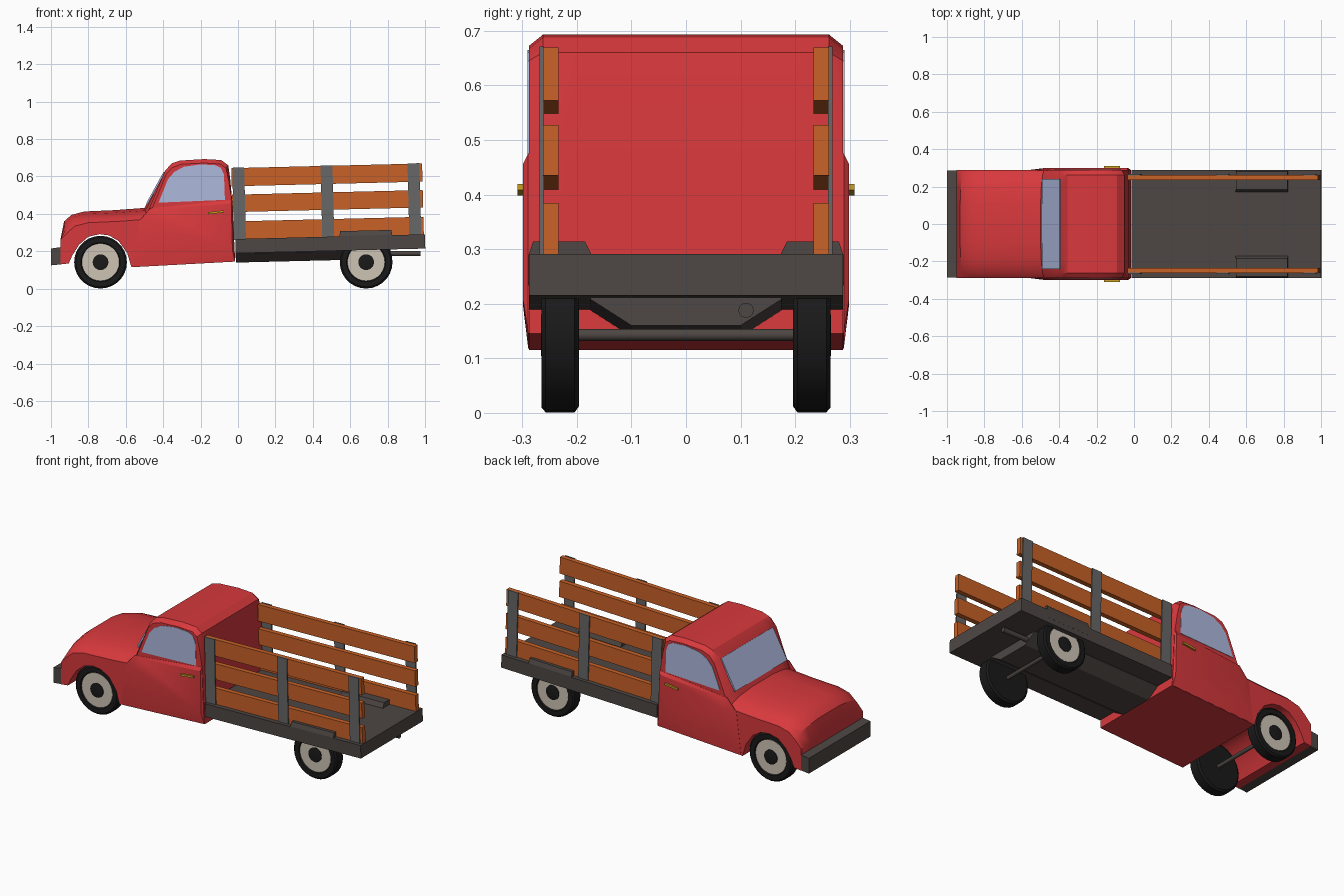
import bpy, bmesh, math

if "Cube" in bpy.data.objects:
    bpy.data.objects.remove(bpy.data.objects["Cube"])

def material(name, color):
    m = bpy.data.materials.new(name)
    m.diffuse_color = (*color, 1)
    m.use_nodes = True
    m.node_tree.nodes["Principled BSDF"].inputs["Base Color"].default_value = m.diffuse_color
    return m

RED = material("red_paint", (0.68, 0.04, 0.045))
DARK = material("dark_metal", (0.075, 0.062, 0.057))
POST = material("post_grey", (0.14, 0.135, 0.135))
WOOD = material("orange_wood", (0.58, 0.12, 0.02))
GLASS = material("pale_glass", (0.42, 0.48, 0.72))
RUBBER = material("rubber", (0.01, 0.01, 0.01))
CREAM = material("cream_rim", (0.62, 0.55, 0.46))
GOLD = material("gold", (0.6, 0.35, 0.02))

def finish(name, bm, mat, smooth=None):
    bmesh.ops.recalc_face_normals(bm, faces=bm.faces)
    me = bpy.data.meshes.new(name)
    bm.to_mesh(me)
    bm.free()
    me.materials.append(mat)
    ob = bpy.data.objects.new(name, me)
    bpy.context.collection.objects.link(ob)
    if smooth:
        bpy.ops.object.select_all(action='DESELECT')
        ob.select_set(True)
        bpy.context.view_layer.objects.active = ob
        bpy.ops.object.shade_smooth_by_angle(angle=math.radians(smooth))
    return ob

def loft(name, rings, mat, smooth=None):
    """Join xz outlines placed at successive y values, capped at both ends."""
    bm = bmesh.new()
    loops = [[bm.verts.new((x, y, z)) for x, z in pts] for y, pts in rings]
    n = len(loops[0])
    for a, b in zip(loops, loops[1:]):
        for i in range(n):
            j = (i + 1) % n
            bm.faces.new((a[i], a[j], b[j], b[i]))
    bm.faces.new(loops[0])
    bm.faces.new(loops[-1])
    return finish(name, bm, mat, smooth)

def lathe(name, profile, center, mat, side=1, segs=28):
    """Spin (radius, y) points around an axle along y."""
    bm = bmesh.new()
    rings = []
    for r, y in profile:
        rings.append([bm.verts.new((center[0] + r * math.cos(2 * math.pi * k / segs), side * y,
                                    center[1] + r * math.sin(2 * math.pi * k / segs)))
                      for k in range(segs)])
    for a, b in zip(rings, rings[1:]):
        for i in range(segs):
            j = (i + 1) % segs
            bm.faces.new((a[i], a[j], b[j], b[i]))
    bm.faces.new(rings[0])
    bm.faces.new(rings[-1])
    return finish(name, bm, mat, 35)

def rect(x0, x1, z0, z1):
    return [(x0, z0), (x1, z0), (x1, z1), (x0, z1)]

def tilt(pts):
    """The load bed rises gently to the rear."""
    return [(x - 0.0245 * z, z + 0.0245 * x) for x, z in pts]

# Cab and bonnet: side outline at the middle and at the outer skin
nose = [(-0.95, 0.13), (-0.95, 0.26)]
hood = [(-0.93, 0.36), (-0.89, 0.395), (-0.82, 0.413), (-0.66, 0.42), (-0.50, 0.432)]
roof = [(-0.39, 0.63), (-0.355, 0.67), (-0.31, 0.685), (-0.18, 0.693),
        (-0.09, 0.688), (-0.052, 0.66), (-0.042, 0.59)]
roof_side = [(-0.385, 0.61), (-0.352, 0.648), (-0.30, 0.666), (-0.18, 0.672),
             (-0.095, 0.667), (-0.065, 0.645), (-0.05, 0.58)]
belly = [(-0.03, 0.46), (-0.015, 0.145), (-0.57, 0.115), (-0.592, 0.19), (-0.638, 0.255),
         (-0.69, 0.285), (-0.74, 0.292), (-0.80, 0.278), (-0.85, 0.235), (-0.885, 0.18), (-0.905, 0.135)]

def drop(d):
    return [(x + d * 0.3, z - d) for x, z in hood]

half = [(0.10, nose + hood + roof + belly),
        (0.20, nose + drop(0.014) + roof + belly),
        (0.262, nose + drop(0.036) + roof + belly),
        (0.288, nose + drop(0.06) + roof_side + belly)]
loft("cab_body", [(-y, p) for y, p in reversed(half)] + half, RED, 28)

# Front bumper
loft("front_bumper", [(-0.286, [(-1, 0.125), (-0.95, 0.13), (-0.95, 0.222), (-1, 0.215)]),
                      (0.286, [(-1, 0.125), (-0.95, 0.13), (-0.95, 0.222), (-1, 0.215)])], DARK)

# Windscreen lying on the sloped cab front
loft("windscreen", [(s * 0.24, [(-0.491, 0.456), (-0.398, 0.625), (-0.39, 0.62), (-0.483, 0.451)])
                    for s in (-1, 1)], GLASS)

door_outer = [(-0.56, 0.118), (-0.018, 0.146), (-0.032, 0.475), (-0.47, 0.43), (-0.53, 0.36)]
door_inner = [(-0.48, 0.20), (-0.03, 0.21), (-0.036, 0.455), (-0.43, 0.425), (-0.48, 0.36)]
window = [(-0.425, 0.46), (-0.07, 0.475), (-0.075, 0.61), (-0.09, 0.645), (-0.12, 0.66), (-0.20, 0.665),
          (-0.29, 0.652), (-0.34, 0.625), (-0.375, 0.585)]
handle = [(-0.16, 0.398), (-0.075, 0.408), (-0.075, 0.419), (-0.16, 0.409)]

for s, side in ((-1, "right"), (1, "left")):
    # Bulging door skin, side window and handle
    loft(f"door_{side}", [(s * 0.285, door_outer), (s * 0.289, door_outer), (s * 0.299, door_inner)], RED, 30)
    loft(f"side_window_{side}", [(s * 0.28, window), (s * 0.2905, window)], GLASS)
    loft(f"door_handle_{side}", [(s * 0.295, handle), (s * 0.309, handle)], GOLD)

    # Stake sides: three boards on three posts
    for i, (z0, z1) in enumerate(((0.265, 0.36), (0.41, 0.503), (0.548, 0.645))):
        p = tilt(rect(-0.02, 1.0, z0, z1))
        loft(f"side_board_{side}_{i}", [(s * 0.234, p), (s * 0.262, p)], WOOD)
    for i, x in enumerate((-0.015, 0.457, 0.922)):
        p = tilt(rect(x, x + 0.064, 0.262, 0.647))
        loft(f"stake_post_{side}_{i}", [(s * 0.26, p), (s * 0.268, p)], POST)

    # Raised wheel boxes in the bed
    low = tilt([(0.55, 0.22), (0.83, 0.22), (0.83, 0.268), (0.55, 0.268)])
    high = tilt([(0.55, 0.22), (0.83, 0.22), (0.828, 0.294), (0.552, 0.294)])
    loft(f"wheel_box_{side}", [(s * 0.172, low), (s * 0.185, high), (s * 0.28, high), (s * 0.2885, low)], DARK)

    # Wheels
    for end, cx in (("front", -0.735), ("rear", 0.685)):
        c = (cx, 0.142)
        lathe(f"{end}_tyre_{side}", [(0.03, 0.196), (0.13, 0.196), (0.141, 0.204), (0.141, 0.257),
                                     (0.132, 0.265), (0.105, 0.265), (0.098, 0.254), (0.03, 0.254)],
              c, RUBBER, s)
        lathe(f"{end}_rim_{side}", [(0.1, 0.25), (0.1, 0.26), (0.04, 0.26)], c, CREAM, s)
        lathe(f"{end}_hub_{side}", [(0.042, 0.255), (0.042, 0.264), (0.035, 0.266)], c, RUBBER, s)

# Axles
for end, cx in (("front", -0.735), ("rear", 0.685)):
    lathe(f"{end}_axle", [(0.011, -0.2), (0.011, 0.2)], (cx, 0.143), DARK, segs=12)

# Load bed and tapered chassis beneath it
deck = tilt(rect(-0.008, 1.006, 0.19, 0.266))
loft("load_bed", [(-0.288, deck), (0.288, deck)], DARK)
thin = tilt(rect(-0.008, 0.82, 0.188, 0.2))
deep = tilt(rect(-0.008, 0.82, 0.14, 0.2))
loft("chassis", [(-0.175, thin), (-0.1, deep), (0.1, deep), (0.175, thin)], DARK)

# Exhaust pipe
bpy.ops.mesh.primitive_cylinder_add(vertices=14, radius=0.014, depth=0.27,
                                    location=(0.84, 0.11, 0.188), rotation=(0, math.pi / 2, 0))
pipe = bpy.context.object
pipe.name = "exhaust_pipe"
pipe.data.materials.append(DARK)
